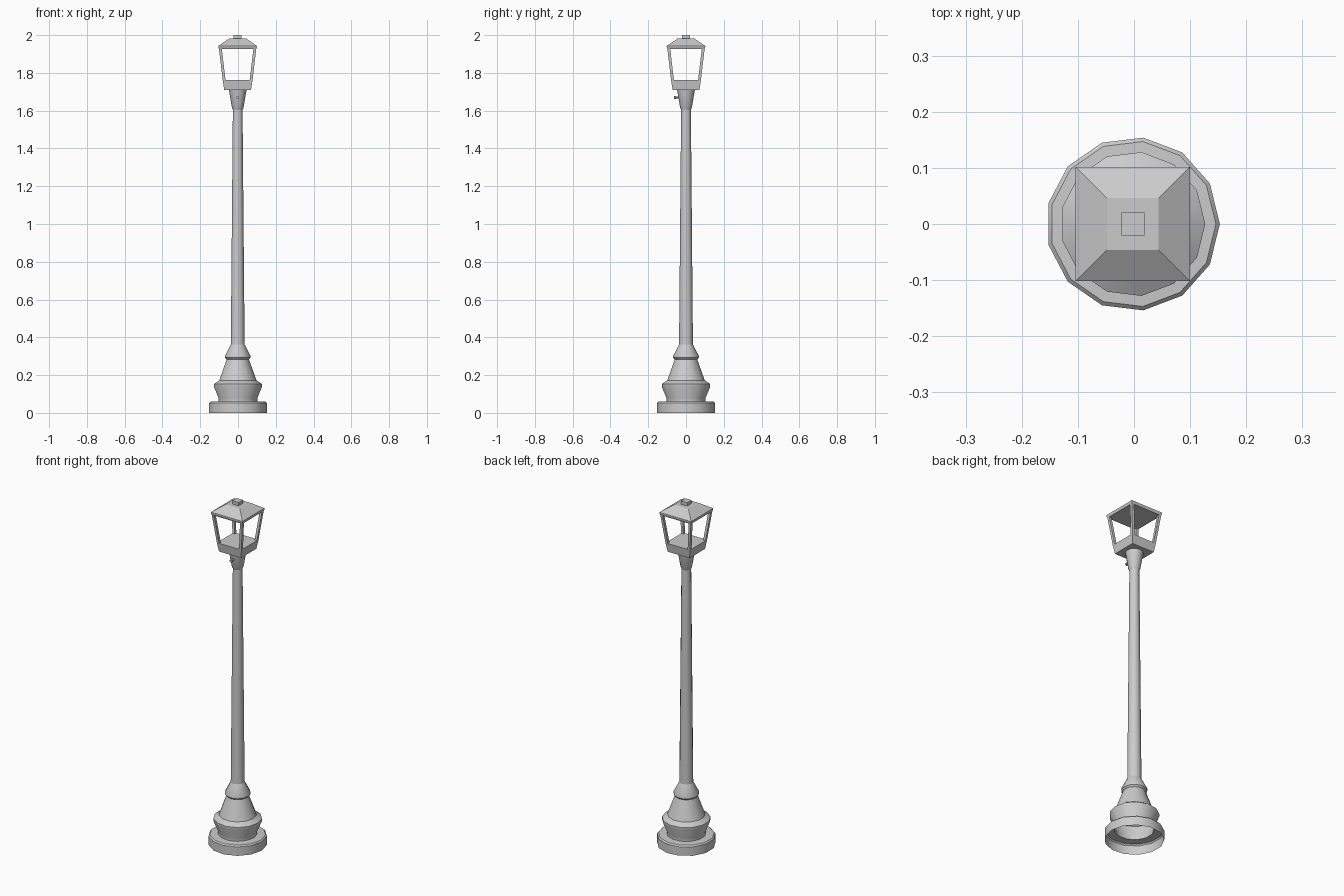
import bpy, bmesh, math

if "Cube" in bpy.data.objects:
    bpy.data.objects.remove(bpy.data.objects["Cube"])

CX = -0.002   # axis of the 13-sided pole, so the bounds are centred


def finish(name, bm, smooth=False):
    bmesh.ops.recalc_face_normals(bm, faces=bm.faces[:])
    me = bpy.data.meshes.new(name)
    bm.to_mesh(me)
    bm.free()
    ob = bpy.data.objects.new(name, me)
    bpy.context.collection.objects.link(ob)
    if smooth:
        bpy.ops.object.select_all(action='DESELECT')
        ob.select_set(True)
        bpy.context.view_layer.objects.active = ob
        bpy.ops.object.shade_smooth_by_angle(angle=math.radians(30))
    return ob


def lathe(name, profile, sides=13):
    bm = bmesh.new()
    rings = []
    for r, z in profile:
        rings.append([bm.verts.new((CX + r * math.cos(math.tau * i / sides),
                                    r * math.sin(math.tau * i / sides), z))
                      for i in range(sides)])
    for a, b in zip(rings, rings[1:]):
        for i in range(sides):
            j = (i + 1) % sides
            bm.faces.new((a[i], a[j], b[j], b[i]))
    return finish(name, bm, True)


def square_stack(name, levels, caps=True):
    """Loft of square sections: (x centre, y centre, half width, z)."""
    bm = bmesh.new()
    rings = [[bm.verts.new((CX + x + sx * h, y + sy * h, z))
              for sx, sy in ((-1, -1), (1, -1), (1, 1), (-1, 1))]
             for x, y, h, z in levels]
    for a, b in zip(rings, rings[1:]):
        for i in range(4):
            j = (i + 1) % 4
            bm.faces.new((a[i], a[j], b[j], b[i]))
    if caps:
        bm.faces.new(rings[0])
        bm.faces.new(rings[-1])
    return finish(name, bm)


# Hollow moulded foot, open underneath
lathe("base", [(0.155, 0), (0.155, 0.052), (0.148, 0.059), (0.104, 0.061),
               (0.104, 0.078), (0.129, 0.138), (0.129, 0.153), (0.100, 0.172),
               (0.060, 0.283), (0.068, 0.292), (0.068, 0.303), (0.037, 0.362)])

# Tapered pole and flared lantern collar
lathe("pole", [(0.037, 0.362), (0.026, 1.61)])
lathe("collar", [(0.026, 1.605), (0.031, 1.615), (0.044, 1.69), (0.048, 1.71)])

# Small knob on the front of the collar
bm = bmesh.new()
bmesh.ops.create_cone(bm, cap_ends=True, segments=8, radius1=0.005,
                      radius2=0.005, depth=0.03)
ret = bmesh.ops.create_cone(bm, cap_ends=True, segments=8, radius1=0.008,
                            radius2=0.008, depth=0.01)
bmesh.ops.translate(bm, verts=ret["verts"], vec=(0, 0, 0.016))
for v in bm.verts:
    x, y, z = v.co
    v.co = (CX + x, -0.043 - z, 1.67 + y)
finish("knob", bm, True)

# Lantern tray
square_stack("lantern_tray", [(0, 0, 0.071, 1.71), (0, 0, 0.079, 1.762)])

# Four leaning corner posts
p = 0.0075
for n, (sx, sy) in enumerate(((-1, -1), (1, -1), (1, 1), (-1, 1))):
    b, t = 0.079 - p, 0.0985 - p
    square_stack(f"lantern_post_{n + 1}", [(sx * b, sy * b, p, 1.762),
                                           (sx * t, sy * t, p, 1.926)])

# Roof with rim, and cap
square_stack("lantern_roof", [(0, 0, 0.0985, 1.926), (0, 0, 0.102, 1.936),
                              (0, 0, 0.102, 1.943), (0, 0, 0.046, 1.981)])
square_stack("roof_cap", [(0, 0, 0.0205, 1.98), (0, 0, 0.0205, 2.0)])
